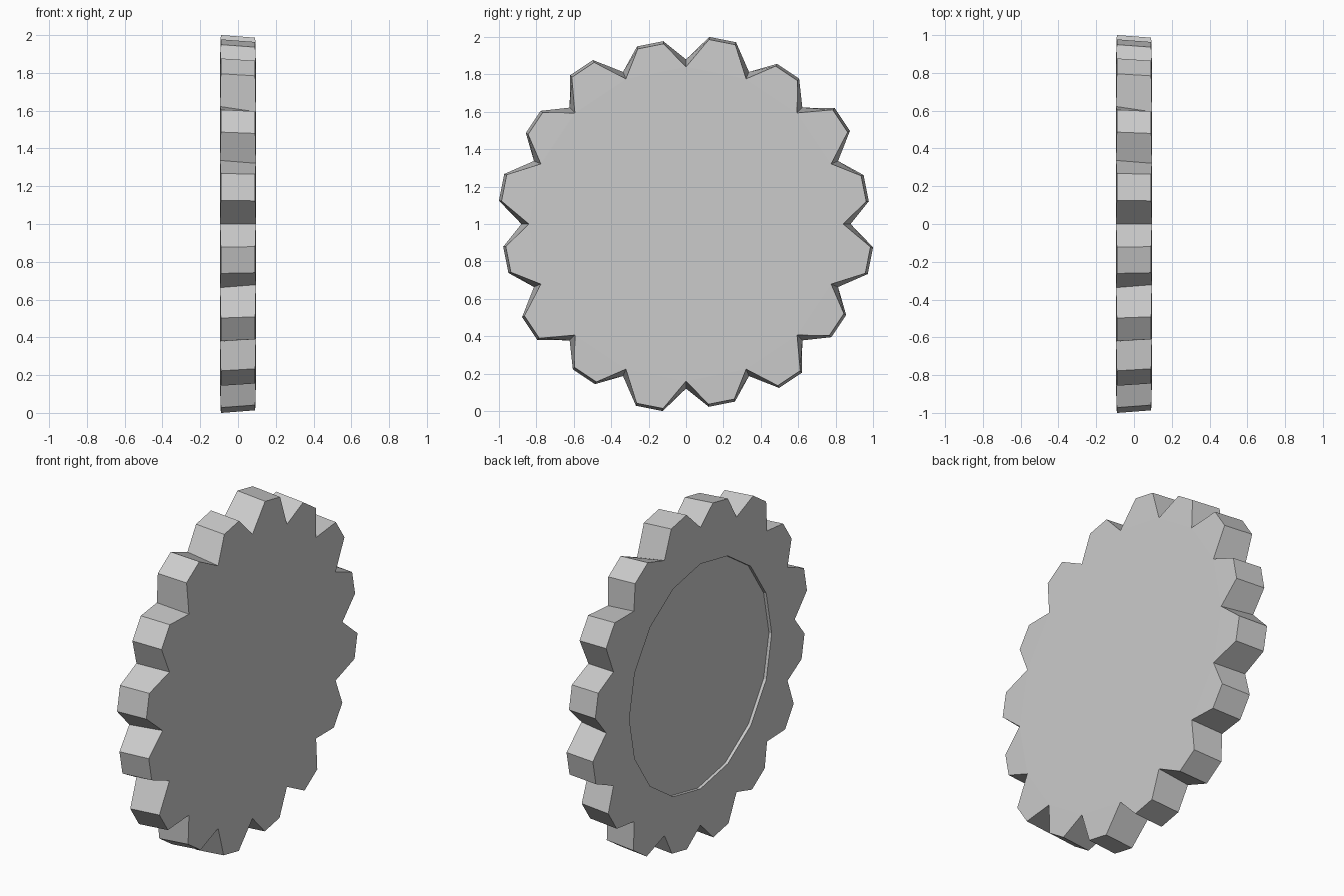
import bpy, bmesh
from math import sin, cos, radians

if "Cube" in bpy.data.objects:
    bpy.data.objects.remove(bpy.data.objects["Cube"])

TEETH = 16
STEP = 360 / TEETH
bm = bmesh.new()


def vert(x, r, deg):
    a = radians(deg)
    return bm.verts.new((x, r * cos(a), 1 + r * sin(a)))


def ring(x, r):
    return [vert(x, r, i * STEP) for i in range(TEETH)]


def tooth_tips(x, long_r, short_r):
    # two outer corners per tooth, alternating long and short teeth
    tips = []
    for i in range(TEETH):
        r = long_r if i % 2 else short_r
        tips.append([vert(x, r, i * STEP + d) for d in (7.1, STEP - 7.1)])
    return tips


# front face is slightly smaller and more deeply notched than the back
front_valley = ring(0.095, 0.84)
back_valley = ring(-0.095, 0.88)
front_tip = tooth_tips(0.091, 0.994, 0.971)
back_tip = tooth_tips(-0.091, 1.008, 0.985)

# shallow round recess in the back
recess_rim = ring(-0.095, 0.665)
recess_floor = ring(-0.077, 0.665)

for i in range(TEETH):
    j = (i + 1) % TEETH
    # tooth outline, front and back
    f = [front_valley[i], *front_tip[i], front_valley[j]]
    b = [back_valley[i], *back_tip[i], back_valley[j]]
    bm.faces.new(f)
    bm.faces.new(b)
    # tooth flanks and tip
    for k in range(3):
        bm.faces.new((f[k], f[k + 1], b[k + 1], b[k]))
    # back annulus and recess wall
    for outer, inner in ((back_valley, recess_rim), (recess_rim, recess_floor)):
        bm.faces.new((outer[i], outer[j], inner[j], inner[i]))

bm.faces.new(front_valley)
bm.faces.new(recess_floor)
bmesh.ops.recalc_face_normals(bm, faces=bm.faces[:])

mesh = bpy.data.meshes.new("gear_wheel")
bm.to_mesh(mesh)
bm.free()
gear = bpy.data.objects.new("gear_wheel", mesh)
bpy.context.collection.objects.link(gear)
